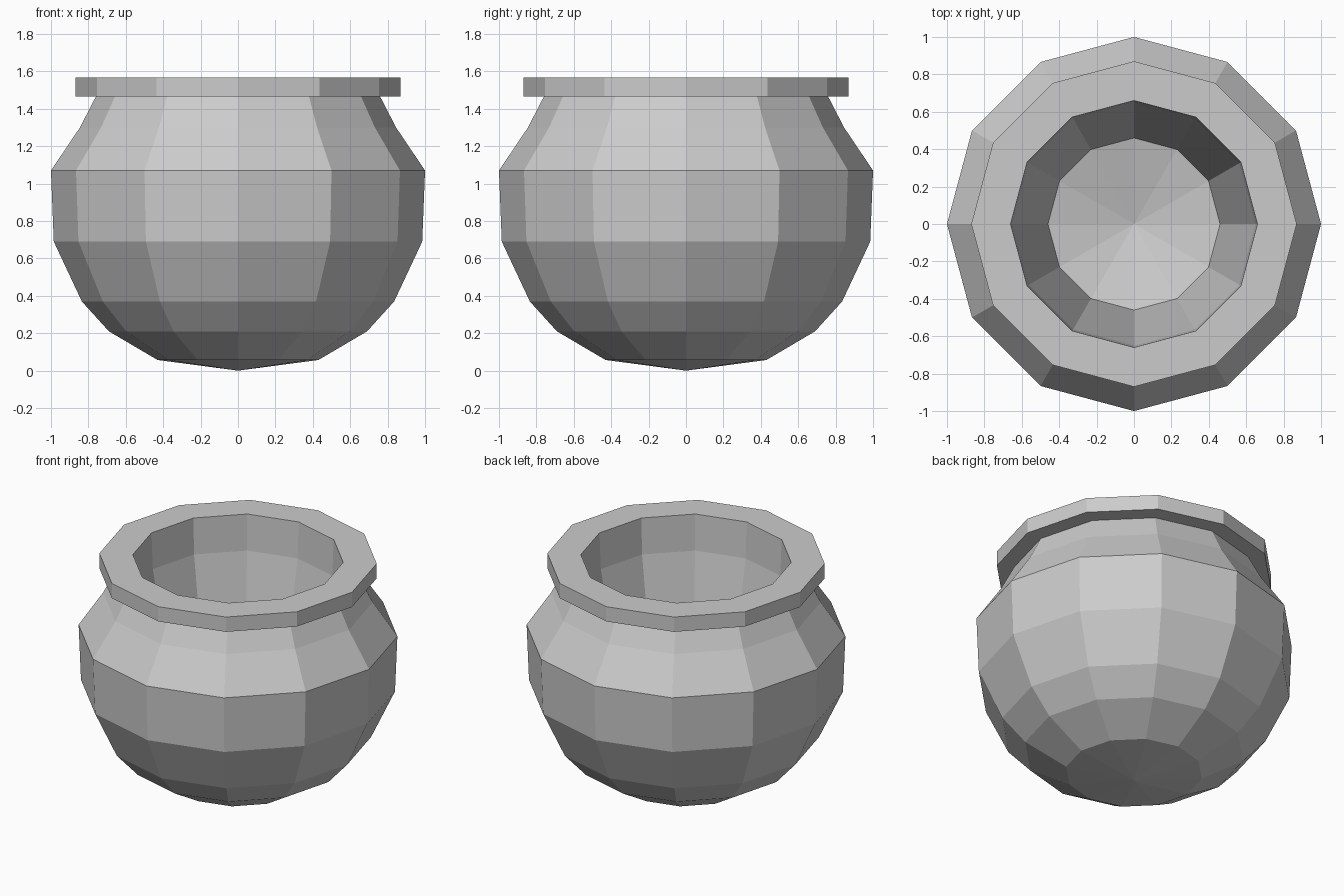
import bpy
import bmesh
from math import cos, sin, tau

if "Cube" in bpy.data.objects:
    bpy.data.objects.remove(bpy.data.objects["Cube"])

SIDES = 12


def lathe(name, profile):
    """Revolve (radius, z) points around z; zero-radius ends become poles."""
    bm = bmesh.new()
    rings = []
    for r, z in profile:
        count = SIDES if r > 0 else 1
        rings.append([bm.verts.new((r * cos(tau * i / SIDES), r * sin(tau * i / SIDES), z))
                      for i in range(count)])
    for a, b in zip(rings, rings[1:]):
        for i in range(SIDES):
            j = (i + 1) % SIDES
            quad = [a[i % len(a)], a[j % len(a)], b[j % len(b)], b[i % len(b)]]
            bm.faces.new(list(dict.fromkeys(quad)))
    bmesh.ops.recalc_face_normals(bm, faces=bm.faces)
    mesh = bpy.data.meshes.new(name)
    bm.to_mesh(mesh)
    bm.free()
    obj = bpy.data.objects.new(name, mesh)
    bpy.context.collection.objects.link(obj)
    return obj


# Outer belly, from the base point up to the neck
outside = [(0, 0), (0.43, 0.057), (0.69, 0.21), (0.835, 0.37),
           (0.985, 0.69), (1.0, 1.07), (0.845, 1.30), (0.76, 1.465)]
# Overhanging flat rim
rim = [(0.87, 1.465), (0.87, 1.567), (0.66, 1.567)]
# Inner wall and shallow floor
inside = [(0.65, 1.32), (0.46, 0.32), (0, 0.20)]

lathe("pot", outside + rim + inside)
